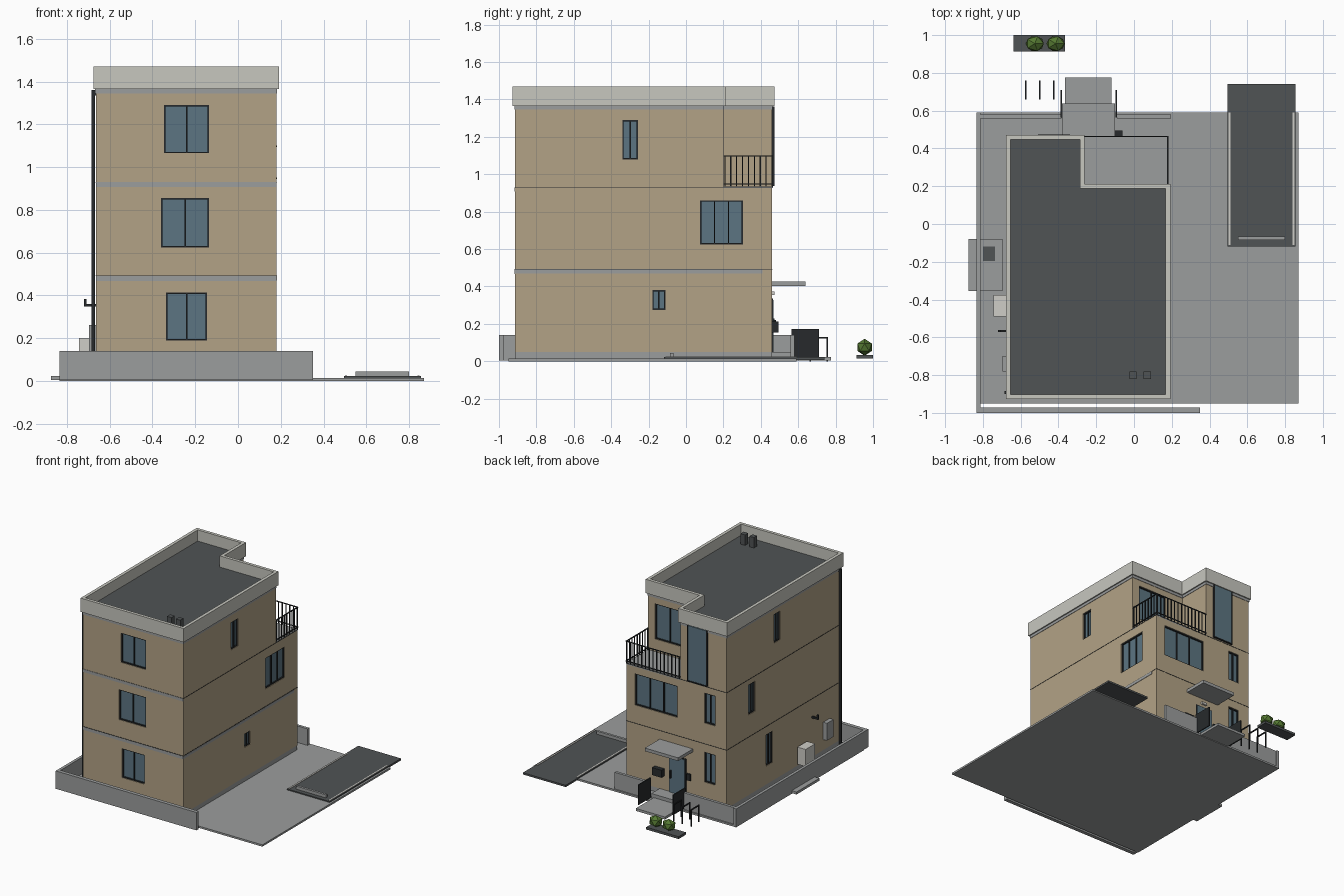
import bpy, bmesh
from mathutils import Vector

cube = bpy.data.objects.get("Cube")
if cube:
    bpy.data.objects.remove(cube, do_unlink=True)


def material(name, r, g, b):
    m = bpy.data.materials.new(name)
    m.use_nodes = True
    m.diffuse_color = (r, g, b, 1)
    m.node_tree.nodes["Principled BSDF"].inputs["Base Color"].default_value = (r, g, b, 1)
    return m


TAN = material("tan wall", .45, .365, .24)
GREY = material("concrete grey", .33, .34, .34)
PALE = material("pale parapet", .57, .57, .52)
DARK = material("dark asphalt", .08, .087, .09)
BLACK = material("black metal", .02, .023, .025)
GLASS = material("blue glass", .107, .178, .223)
GREEN = material("leaf green", .09, .19, .032)
WHITE = material("off white", .62, .61, .57)


def finish(name, bm, mat):
    bmesh.ops.recalc_face_normals(bm, faces=bm.faces)
    me = bpy.data.meshes.new(name)
    bm.to_mesh(me)
    bm.free()
    me.materials.append(mat)
    ob = bpy.data.objects.new(name, me)
    bpy.context.scene.collection.objects.link(ob)
    return ob


def boxes(name, mat, *spans):
    """One object from boxes given as (x0, x1, y0, y1, z0, z1)."""
    bm = bmesh.new()
    for x0, x1, y0, y1, z0, z1 in spans:
        vs = bmesh.ops.create_cube(bm, size=1)["verts"]
        mid = Vector((x0 + x1, y0 + y1, z0 + z1)) / 2
        for v in vs:
            v.co = Vector((v.co.x * (x1 - x0), v.co.y * (y1 - y0), v.co.z * (z1 - z0))) + mid
    return finish(name, bm, mat)


def prism(name, mat, outline, z0, z1):
    bm = bmesh.new()
    face = bm.faces.new([bm.verts.new((x, y, z0)) for x, y in outline])
    top = bmesh.ops.extrude_face_region(bm, geom=[face])["geom"]
    bmesh.ops.translate(bm, vec=(0, 0, z1 - z0), verts=[g for g in top if isinstance(g, bmesh.types.BMVert)])
    return finish(name, bm, mat)


def cut(target, cutter):
    mod = target.modifiers.new("cut", 'BOOLEAN')
    mod.operation, mod.object, mod.solver = 'DIFFERENCE', cutter, 'EXACT'
    bpy.context.view_layer.objects.active = target
    bpy.ops.object.modifier_apply(modifier=mod.name)
    bpy.data.objects.remove(cutter, do_unlink=True)


# House footprint
X0, X1, Y0, Y1 = -.665, .18, -.915, .46
NX, NY = -.275, .2          # terrace corner
FLOOR2, FLOOR3, EAVES, TOP = .49, .93, 1.365, 1.47


def l_shape(d):
    return [(X0 - d, Y0 - d), (X1 + d, Y0 - d), (X1 + d, NY + d),
            (NX + d, NY + d), (NX + d, Y1 + d), (X0 - d, Y1 + d)]


plinth = boxes("plinth", GREY, (X0 + .004, X1 - .004, Y0 + .004, Y1 - .004, .01, .055))
lower = boxes("lower_walls", TAN, (X0, X1, Y0, Y1, .05, FLOOR3))
upper = prism("upper_walls", TAN, l_shape(0), FLOOR3, EAVES + .01)

# Windows: facade, wall position, outward sign, span along wall, heights, panes
SIDES = {"front": ("y", Y0, -1), "back": ("y", Y1, 1), "terrace": ("y", NY, 1),
         "right": ("x", X1, 1), "left": ("x", X0, -1)}
WINDOWS = [
    ("front", -.336, -.145, .19, .413, 2), ("front", -.36, -.135, .625, .855, 2),
    ("front", -.346, -.135, 1.065, 1.29, 2),
    ("right", -.18, -.11, .275, .38, 2), ("right", .075, .305, .625, .86, 3),
    ("right", -.34, -.257, 1.08, 1.29, 2),
    ("back", -.25, .106, .63, .87, 3), ("back", -.57, -.48, .65, .88, 2),
    ("back", -.57, -.48, .2, .43, 2), ("terrace", -.12, .12, 1.03, 1.3, 2),
    ("left", -.18, -.106, 1.09, 1.31, 2), ("left", .12, .195, .66, .89, 2),
    ("left", -.09, -.01, .19, .43, 2),
]


def span(side, u0, u1, z0, z1, near, far):
    """Box on a facade; near and far are distances out from the wall."""
    axis, pos, sign = SIDES[side]
    a, b = sorted((pos + sign * near, pos + sign * far))
    return (u0, u1, a, b, z0, z1) if axis == "y" else (a, b, u0, u1, z0, z1)


holes = {lower: [], upper: []}
panes, bars = [], []
T = .007
for side, u0, u1, z0, z1, n in WINDOWS:
    holes[lower if z1 < FLOOR3 else upper].append(span(side, u0, u1, z0, z1, -.022, .02))
    panes.append(span(side, u0, u1, z0, z1, -.024, -.014))
    for z in (z0, z1 - T):
        bars.append(span(side, u0, u1, z, z + T, -.022, -.004))
    for i in range(n + 1):
        u = u0 + (u1 - u0 - T) * i / n
        bars.append(span(side, u, u + T, z0, z1, -.022, -.005))
for wall, spans in holes.items():
    cut(wall, boxes("cutter", TAN, *spans))
boxes("window_glass", GLASS, *panes)
boxes("window_frames", BLACK, *bars)

# Tall stair window
boxes("stair_window", GLASS, (-.5, -.345, Y1 - .01, Y1 + .011, .945, 1.36))
boxes("stair_window_frame", BLACK, *[(x, x + T, Y1 - .01, Y1 + .013, .94, 1.362) for x in (-.507, -.345)],
      (-.507, -.338, Y1 - .01, Y1 + .013, .937, .945))

# Floor bands, eaves line, parapet and roof
boxes("floor_bands", GREY, *[(X0, X1, Y0 - .003, Y0 + .01, z - .022, z) for z in (FLOOR2, FLOOR3)],
      (X1 - .01, X1 + .003, Y0, .41, FLOOR2 - .02, FLOOR2))
boxes("floor_joints", BLACK, *[(X0 - .002, X1 + .002, Y0 - .002, Y1 + .002, z, z + .003)
                               for z in (FLOOR2, FLOOR3 - .003)])
prism("eaves_band", GREY, l_shape(.003), EAVES - .02, EAVES)
parapet = prism("parapet", PALE, l_shape(.012), EAVES, TOP)
cut(parapet, prism("cutter", PALE, l_shape(-.012), EAVES + .015, TOP + .1))
prism("roof", DARK, l_shape(-.011), EAVES + .01, 1.385)
boxes("roof_vents", DARK, *[(x - .019, x + .019, -.82, -.782, 1.38, 1.465) for x in (-.005, .07)])

# Terrace floor and railing
boxes("terrace_floor", GREY, (NX, X1, NY, Y1, FLOOR3 - .01, FLOOR3 + .004))
R = .006
rails = [(X1 - R, X1 + .002, NY, Y1 + R, z, z + R) for z in (.945, 1.095)]
rails += [(NX, X1, Y1, Y1 + R, z, z + R) for z in (.945, 1.095)]
for i in range(9):
    y = NY + .005 + i * .0315
    rails.append((X1 - R, X1, y, y + R, .93, 1.1))
for i in range(15):
    x = NX + .005 + i * .0315
    rails.append((x, x + R, Y1, Y1 + R, .93, 1.1))
boxes("terrace_railing", BLACK, *rails)

# Plot and low boundary walls
boxes("ground_slab", GREY, (-.835, .87, -.95, .59, 0, .014))
boxes("boundary_walls", GREY, (-.835, .35, -1, -.972, .004, .14), (-.835, -.813, -.99, .59, .004, .14),
      (-.813, -.385, .558, .58, .01, .14), (-.09, .195, .558, .58, .01, .14))
boxes("side_pad", GREY, (-.875, -.695, -.355, -.08, .005, .024))
boxes("drain_cover", DARK, (-.8, -.735, -.195, -.12, .02, .03))

# Parking bay
boxes("parking_bay", DARK, (.495, .855, -.118, .74, .008, .022))
boxes("parking_lines", WHITE, *[(x, x + .011, -.11, .59, .02, .025) for x in (.5, .839)])
boxes("wheel_stop", GREY, (.55, .8, -.085, -.067, .02, .045))

# Entrance
boxes("landing", GREY, (-.38, -.1, Y1 - .01, .56, .01, .05))
boxes("entrance_path", GREY, (-.365, -.12, .55, .775, .005, .024))
boxes("canopy", GREY, (-.38, -.1, Y1 - .01, .638, .402, .426))
boxes("door_frame", BLACK, (-.325, -.18, Y1 - .01, Y1 + .004, .05, .335))
boxes("door", GLASS, (-.317, -.188, Y1 - .01, Y1 + .008, .05, .327))
boxes("door_handle", BLACK, (-.205, -.198, Y1, Y1 + .02, .16, .22))
boxes("letter_box", BLACK, (-.14, -.06, Y1 - .01, .495, .155, .212))
boxes("door_intercom", BLACK, (-.365, -.335, Y1 - .01, .472, .18, .23))
boxes("canopy_light", WHITE, (-.27, -.23, Y1 - .01, .474, .355, .372))
boxes("gates", BLACK, *[(x, x + .008, .565, .71, .02, .172) for x in (-.39, -.099)])

# Cycle stands
stands = []
for x in (-.577, -.502, -.429):
    stands += [(x, x + .008, .66, .76, .122, .13)]
    stands += [(x, x + .008, y, y + .008, 0, .13) for y in (.66, .752)]
boxes("cycle_stands", BLACK, *stands)

# Planter with faceted shrubs
boxes("planter", DARK, (-.638, -.365, .912, 1, .015, .033))
bm = bmesh.new()
for x in (-.525, -.415):
    new = bmesh.ops.create_icosphere(bm, subdivisions=1, radius=.053)["verts"]
    bmesh.ops.scale(bm, vec=(1, .85, .85), verts=new)
    bmesh.ops.translate(bm, vec=(x, .955, .075), verts=new)
finish("shrubs", bm, GREEN)

# Services on the side wall
boxes("drain_pipe", BLACK, (-.685, -.669, -.9, -.884, .02, 1.35), (-.685, X0, -.9, -.884, 1.335, 1.36))
boxes("cooling_unit", WHITE, (-.745, -.675, -.49, -.375, .07, .2))
boxes("meter_box", GREY, (-.697, X0, -.78, -.7, .13, .262))
boxes("vent_pipe", BLACK, (-.72, X0, -.573, -.56, .347, .36), (-.72, -.708, -.573, -.56, .347, .383))
